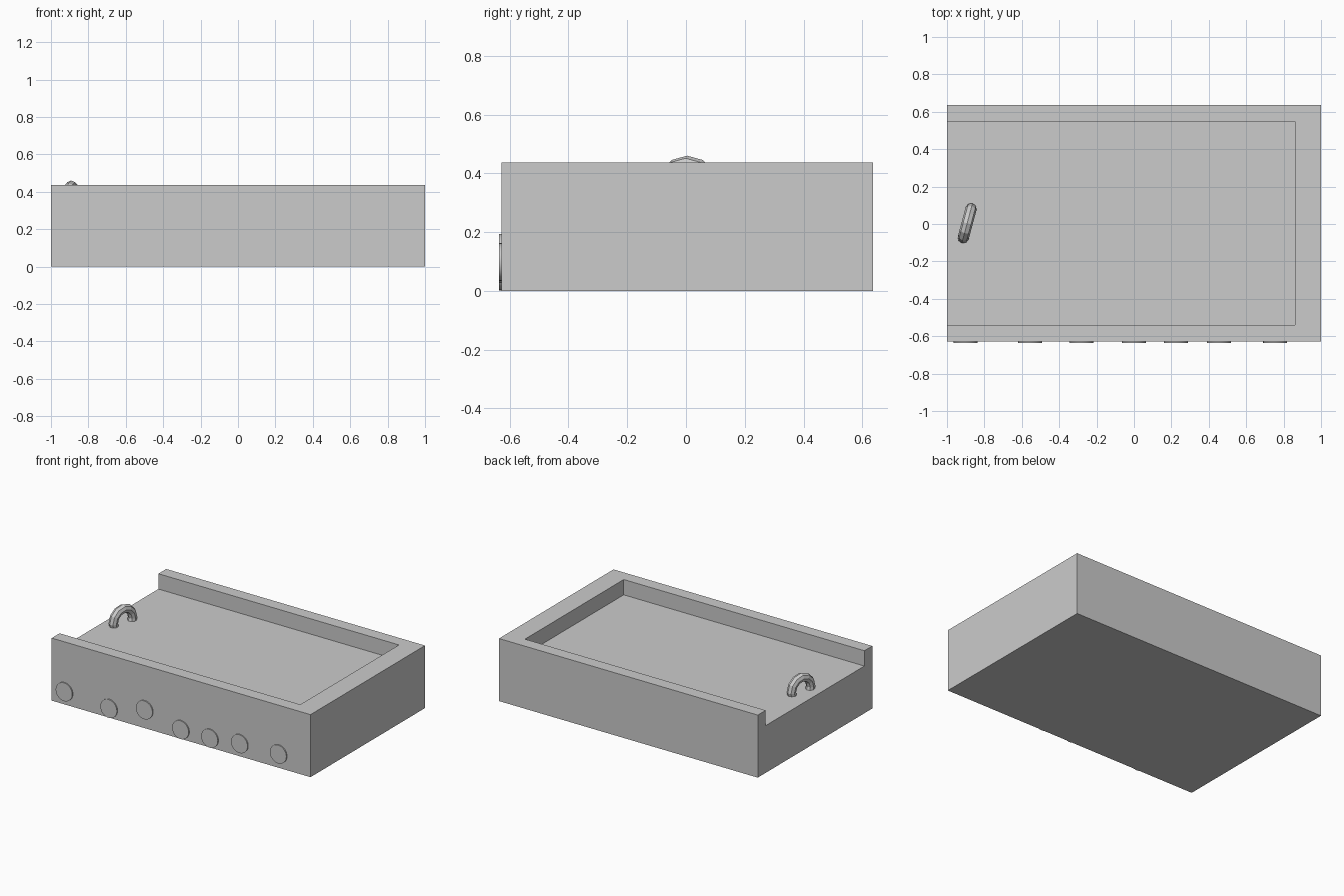
import bpy
from math import pi

cube = bpy.data.objects.get("Cube")
if cube:
    bpy.data.objects.remove(cube, do_unlink=True)

grey = bpy.data.materials.new("plain grey")
grey.use_nodes = True
colour = (0.6, 0.6, 0.6, 1)
grey.diffuse_color = colour
grey.node_tree.nodes["Principled BSDF"].inputs["Base Color"].default_value = colour


def finish(name):
    obj = bpy.context.object
    obj.name = name
    obj.data.materials.append(grey)
    return obj


def box(name, low, high):
    centre = [(a + b) / 2 for a, b in zip(low, high)]
    bpy.ops.mesh.primitive_cube_add(size=1, location=centre)
    obj = finish(name)
    obj.scale = [b - a for a, b in zip(low, high)]
    bpy.ops.object.transform_apply(location=False, rotation=False, scale=True)
    return obj


# Tray body with a shallow recess that is open on the right end
MID_Y = 0.004
FRONT = -0.628
FLOOR = 0.33
body = box("tray_body", (-1, FRONT, 0), (1, 0.636, 0.437))
cutter = box("recess_cutter", (-1.2, MID_Y - 0.545, FLOOR), (0.86, MID_Y + 0.545, 0.6))
cutter.hide_render = True
cut = body.modifiers.new("recess", 'BOOLEAN')
cut.operation = 'DIFFERENCE'
cut.solver = 'EXACT'
cut.object = cutter
bpy.context.view_layer.objects.active = body
bpy.ops.object.modifier_apply(modifier=cut.name)
bpy.data.objects.remove(cutter, do_unlink=True)

# Faceted pull ring standing in the recess, its lower half sunk in the floor
bpy.ops.mesh.primitive_torus_add(
    major_segments=12, minor_segments=8, major_radius=0.08, minor_radius=0.03,
    location=(-0.892, MID_Y, 0.35), rotation=(0, pi / 2, 0))
ring = finish("pull_ring")
# turn the facets so a flat one lies on top
ring.rotation_euler = (pi / 12, pi / 2, 0)

# Thin round studs scattered along the front: x and height
studs = [(-0.9, 0.09), (-0.555, 0.066), (-0.28, 0.13), (0, 0.066),
         (0.225, 0.066), (0.455, 0.09), (0.755, 0.098)]
for i, (x, z) in enumerate(studs):
    bpy.ops.mesh.primitive_cylinder_add(
        vertices=32, radius=0.064, depth=0.016,
        location=(x, FRONT, z), rotation=(pi / 2, 0, 0))
    finish(f"front_stud_{i + 1}")
    bpy.ops.object.shade_smooth_by_angle()
